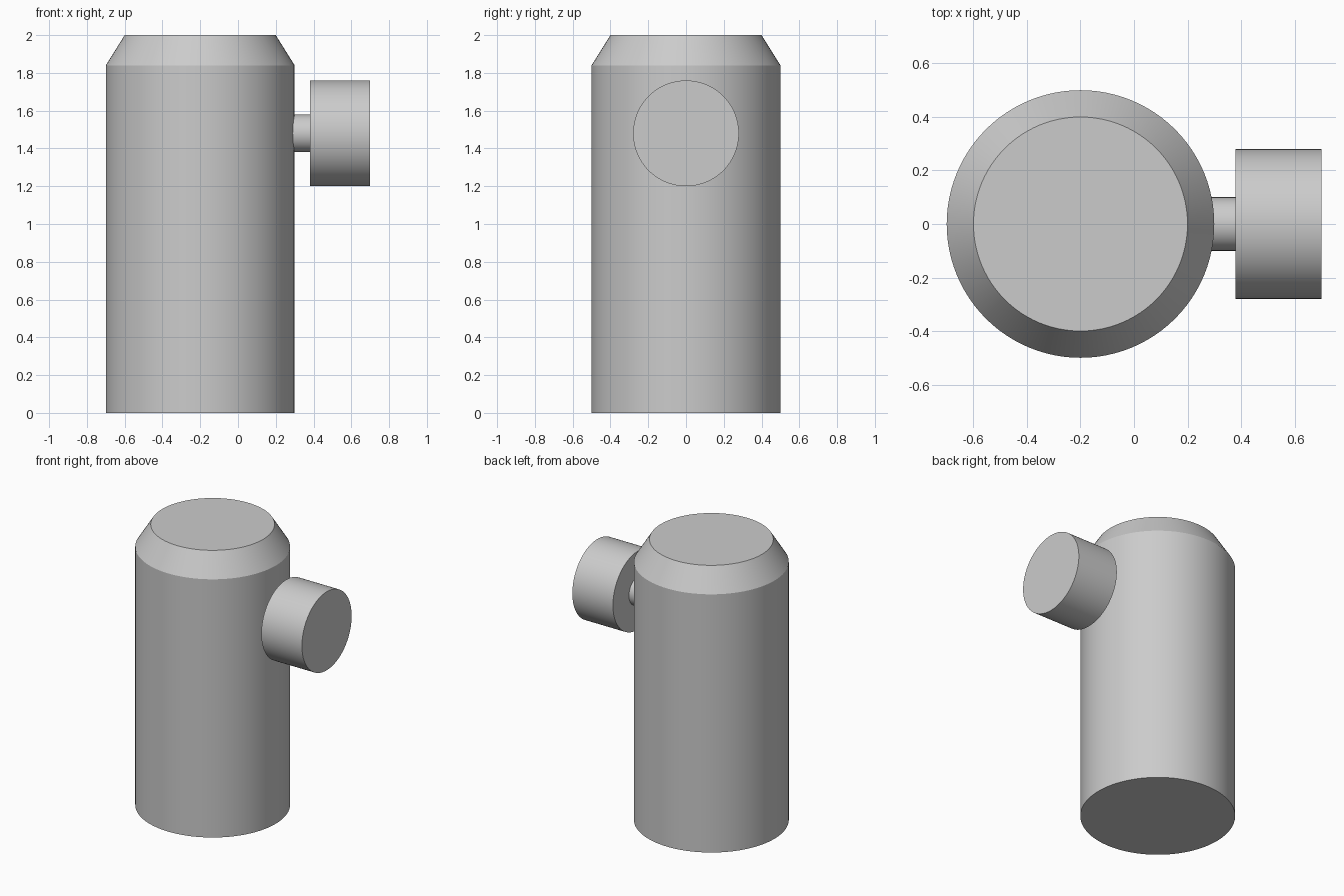
import bpy
import math
from mathutils import Matrix

default = bpy.data.objects.get("Cube")
if default:
    bpy.data.objects.remove(default, do_unlink=True)

SIDES = 96
GREY = (0.6, 0.6, 0.6, 1.0)

grey = bpy.data.materials.new("plain_grey")
grey.use_nodes = True
grey.diffuse_color = GREY
grey.node_tree.nodes["Principled BSDF"].inputs["Base Color"].default_value = GREY


def turned_part(name, profile, origin, axis="Z"):
    """Closed solid of revolution from (radius, height) rings."""
    verts, faces = [], []
    for radius, height in profile:
        for i in range(SIDES):
            a = math.tau * i / SIDES
            verts.append((radius * math.cos(a), radius * math.sin(a), height))
    for ring in range(len(profile) - 1):
        low, high = ring * SIDES, (ring + 1) * SIDES
        for i in range(SIDES):
            j = (i + 1) % SIDES
            faces.append((low + i, low + j, high + j, high + i))
    faces.append(tuple(reversed(range(SIDES))))
    faces.append(tuple(range(len(verts) - SIDES, len(verts))))

    mesh = bpy.data.meshes.new(name)
    mesh.from_pydata(verts, [], faces)
    if axis == "X":
        mesh.transform(Matrix.Rotation(math.pi / 2, 4, "Y"))
    mesh.materials.append(grey)
    obj = bpy.data.objects.new(name, mesh)
    obj.location = origin
    bpy.context.collection.objects.link(obj)

    bpy.ops.object.select_all(action="DESELECT")
    obj.select_set(True)
    bpy.context.view_layer.objects.active = obj
    bpy.ops.object.shade_smooth_by_angle(angle=math.radians(25))
    return obj


# Upright body with a chamfered top
turned_part("body", [(0.5, 0), (0.5, 1.84), (0.4, 2.0)], (-0.2, 0, 0))

# Side knob on a short stem, the stem running into the body wall
turned_part("knob_stem", [(0.1, 0), (0.1, 0.16)], (0.23, 0, 1.48), "X")
turned_part("knob", [(0.28, 0), (0.28, 0.32)], (0.38, 0, 1.48), "X")
